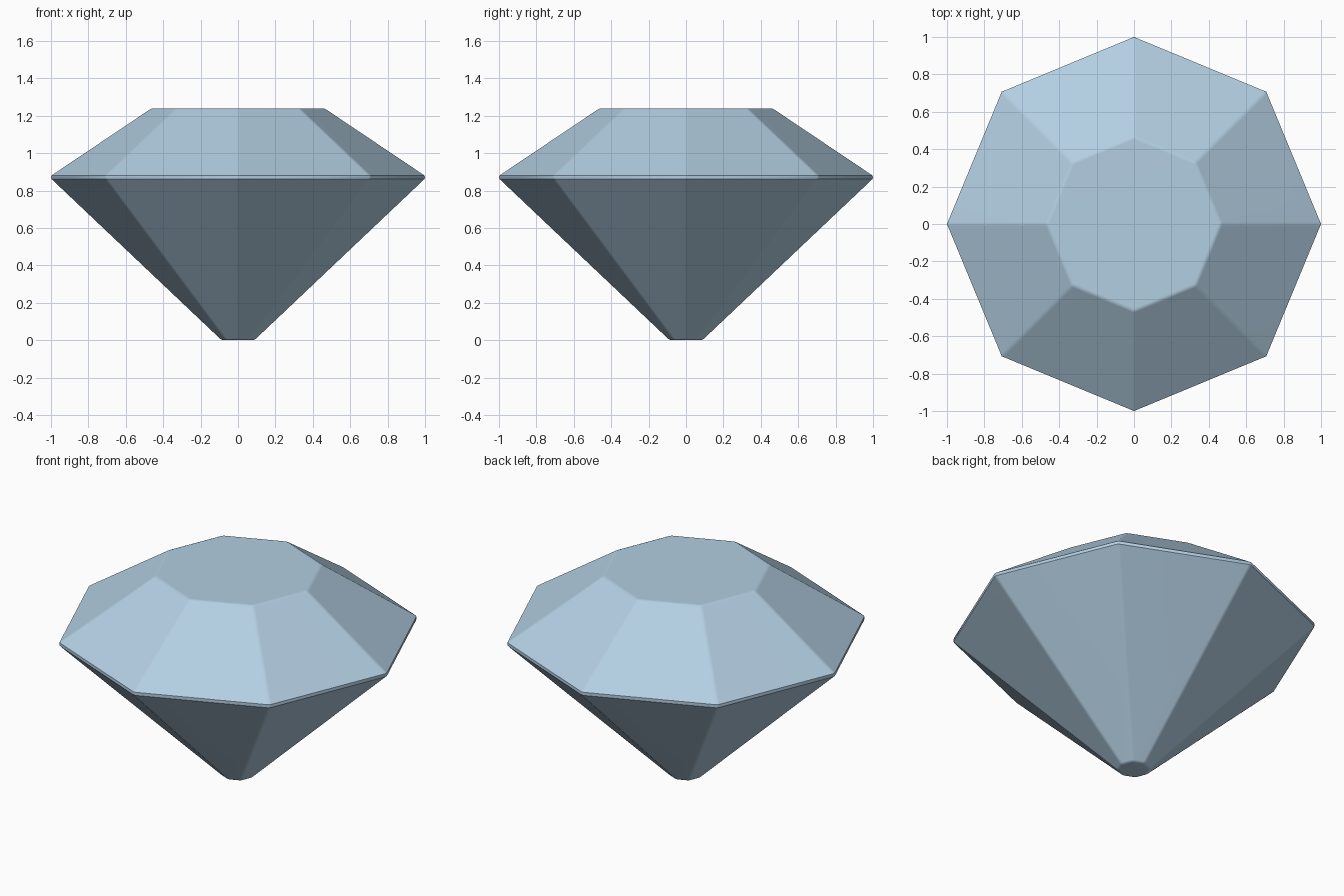
import bpy, bmesh
from math import pi, cos, sin, radians

if "Cube" in bpy.data.objects:
    bpy.data.objects.remove(bpy.data.objects["Cube"])

SIDES = 8
# (radius, height): culet, girdle bottom, girdle top, table
PROFILE = [(0.09, 0.0), (1.0, 0.862), (1.0, 0.881), (0.465, 1.24)]

# Faceted gem: stacked octagon rings, capped at both ends
bm = bmesh.new()
rings = [[bm.verts.new((r * cos(2 * pi * i / SIDES), r * sin(2 * pi * i / SIDES), z))
          for i in range(SIDES)] for r, z in PROFILE]
for lower, upper in zip(rings, rings[1:]):
    for i in range(SIDES):
        j = (i + 1) % SIDES
        bm.faces.new((lower[i], lower[j], upper[j], upper[i]))
bm.faces.new(reversed(rings[0]))
bm.faces.new(rings[-1])

# Slightly soften every facet edge except the crisp girdle band
girdle = set(rings[1] + rings[2])
soft = [e for e in bm.edges if not all(v in girdle for v in e.verts)]
bmesh.ops.bevel(bm, geom=soft, offset=0.012, offset_type='OFFSET',
                segments=2, profile=0.5, affect='EDGES', clamp_overlap=True)
bmesh.ops.recalc_face_normals(bm, faces=bm.faces[:])

mesh = bpy.data.meshes.new("cut_gem")
bm.to_mesh(mesh)
bm.free()
gem = bpy.data.objects.new("cut_gem", mesh)
bpy.context.collection.objects.link(gem)

# Smooth the small bevels while keeping the large facets flat
bpy.context.view_layer.objects.active = gem
gem.select_set(True)
bpy.ops.object.shade_smooth_by_angle(angle=radians(30))
weighted = gem.modifiers.new("flat_facets", 'WEIGHTED_NORMAL')
weighted.keep_sharp = True

# Pale blue stone
mat = bpy.data.materials.new("pale_blue_stone")
mat.diffuse_color = (0.45, 0.62, 0.76, 1.0)
mat.use_nodes = True
mat.node_tree.nodes["Principled BSDF"].inputs["Base Color"].default_value = mat.diffuse_color
mesh.materials.append(mat)
